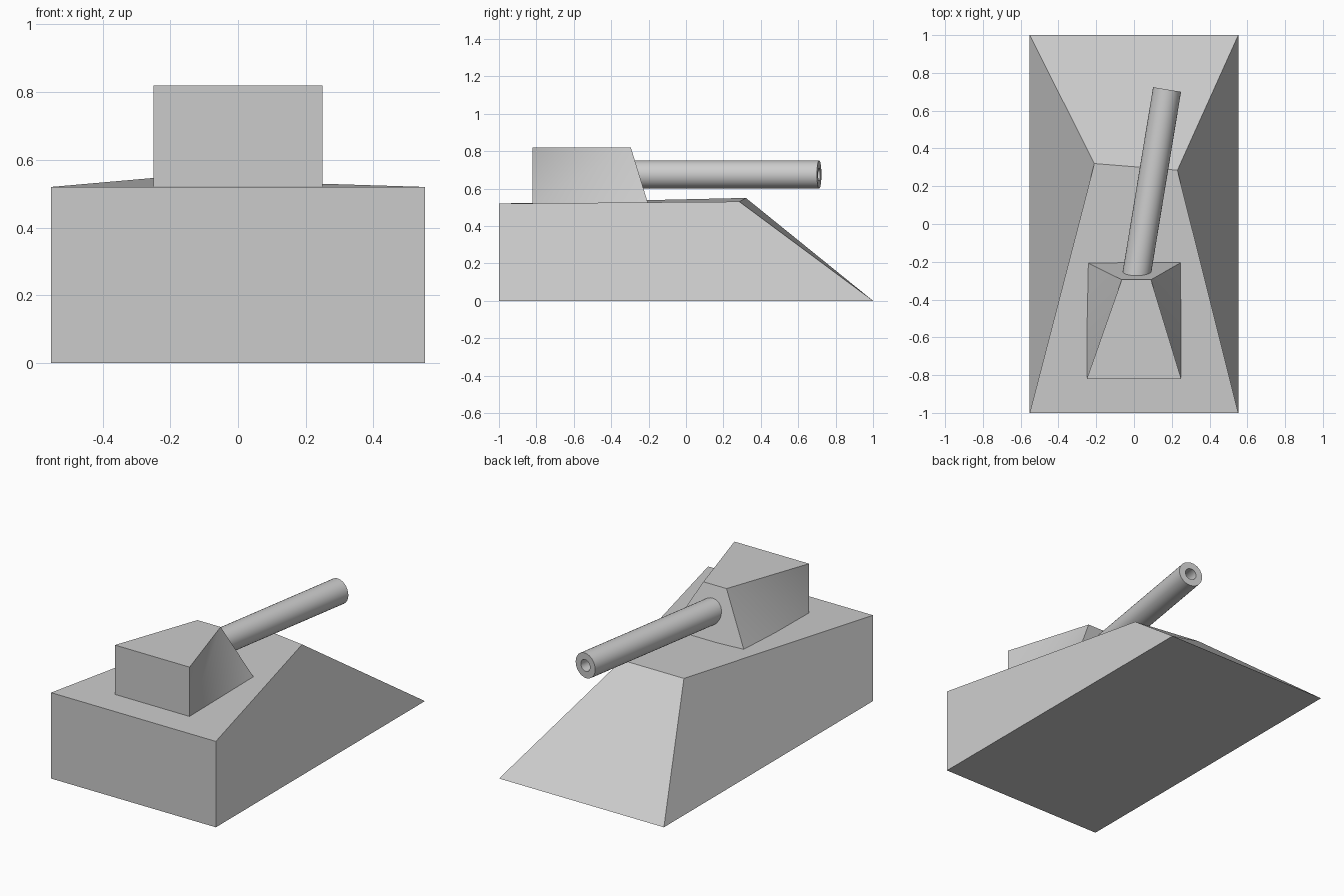
import bpy, bmesh, math
from mathutils import Matrix, Vector

cube = bpy.data.objects.get("Cube")
if cube:
    bpy.data.objects.remove(cube, do_unlink=True)

grey = bpy.data.materials.new("plain grey")
grey.use_nodes = True
grey.diffuse_color = (0.6, 0.6, 0.6, 1)
grey.node_tree.nodes["Principled BSDF"].inputs["Base Color"].default_value = grey.diffuse_color


def add_object(name, bm):
    mesh = bpy.data.meshes.new(name)
    bm.to_mesh(mesh)
    bm.free()
    mesh.materials.append(grey)
    obj = bpy.data.objects.new(name, mesh)
    bpy.context.collection.objects.link(obj)
    return obj


def shaped_box(name, half_width, front, back, bottom, top, rear_left, rear_right, flat):
    """Box with its upper rear corners pulled in. Its twisted sides fold along
    the shorter diagonal, shaded either flat or with a soft fold."""
    bm = bmesh.new()
    bmesh.ops.create_cube(bm, size=2)
    for v in bm.verts:
        x, y, z = v.co
        if y > 0 and z > 0:
            v.co = rear_left if x > 0 else rear_right
        else:
            v.co = (half_width * x, back if y > 0 else front, top if z > 0 else bottom)
    bm.normal_update()
    side_normals = [f.normal.copy() for f in bm.faces]
    outer_edges = set(bm.edges)
    bmesh.ops.triangulate(bm, faces=bm.faces[:], quad_method="SHORT_EDGE")
    for e in bm.edges:
        e.smooth = e not in outer_edges
    for f in bm.faces:
        f.smooth = True
    obj = add_object(name, bm)
    if flat:
        normals = []
        for p in obj.data.polygons:
            normals += [max(side_normals, key=p.normal.dot)] * p.loop_total
        obj.data.normals_split_custom_set(normals)


# Hull: flat wedge with a slightly uneven rear ridge
shaped_box("hull", 0.552, -1, 1, 0, 0.52,
           (0.23, 0.285, 0.53), (-0.21, 0.32, 0.55), flat=True)

# Turret: tapered box with softly folded sides
shaped_box("turret", 0.25, -0.82, -0.203, 0.52, 0.82,
           (0.09, -0.295, 0.82), (-0.065, -0.295, 0.82), flat=False)

# Barrel: lathed tube pointing back and a little to the left
start, end = Vector((-0.005, -0.38, 0.675)), Vector((0.175, 0.712, 0.675))
length, outer, bore = (end - start).length, 0.075, 0.035
bm = bmesh.new()
ring = [bm.verts.new((r, 0, z)) for r, z in
        ((bore, 0), (outer, 0), (outer, length), (bore, length))]
edges = [bm.edges.new((ring[i], ring[(i + 1) % 4])) for i in range(4)]
bmesh.ops.spin(bm, geom=ring + edges, cent=(0, 0, 0), axis=(0, 0, 1),
               angle=math.tau, steps=32, use_merge=True)
bmesh.ops.remove_doubles(bm, verts=bm.verts, dist=0.0001)
bmesh.ops.recalc_face_normals(bm, faces=bm.faces)
aim = (end - start).to_track_quat("Z", "Y").to_matrix().to_4x4()
bm.transform(Matrix.Translation(start) @ aim)
barrel = add_object("barrel", bm)
bpy.ops.object.select_all(action="DESELECT")
barrel.select_set(True)
bpy.context.view_layer.objects.active = barrel
bpy.ops.object.shade_smooth_by_angle(angle=math.radians(30))
